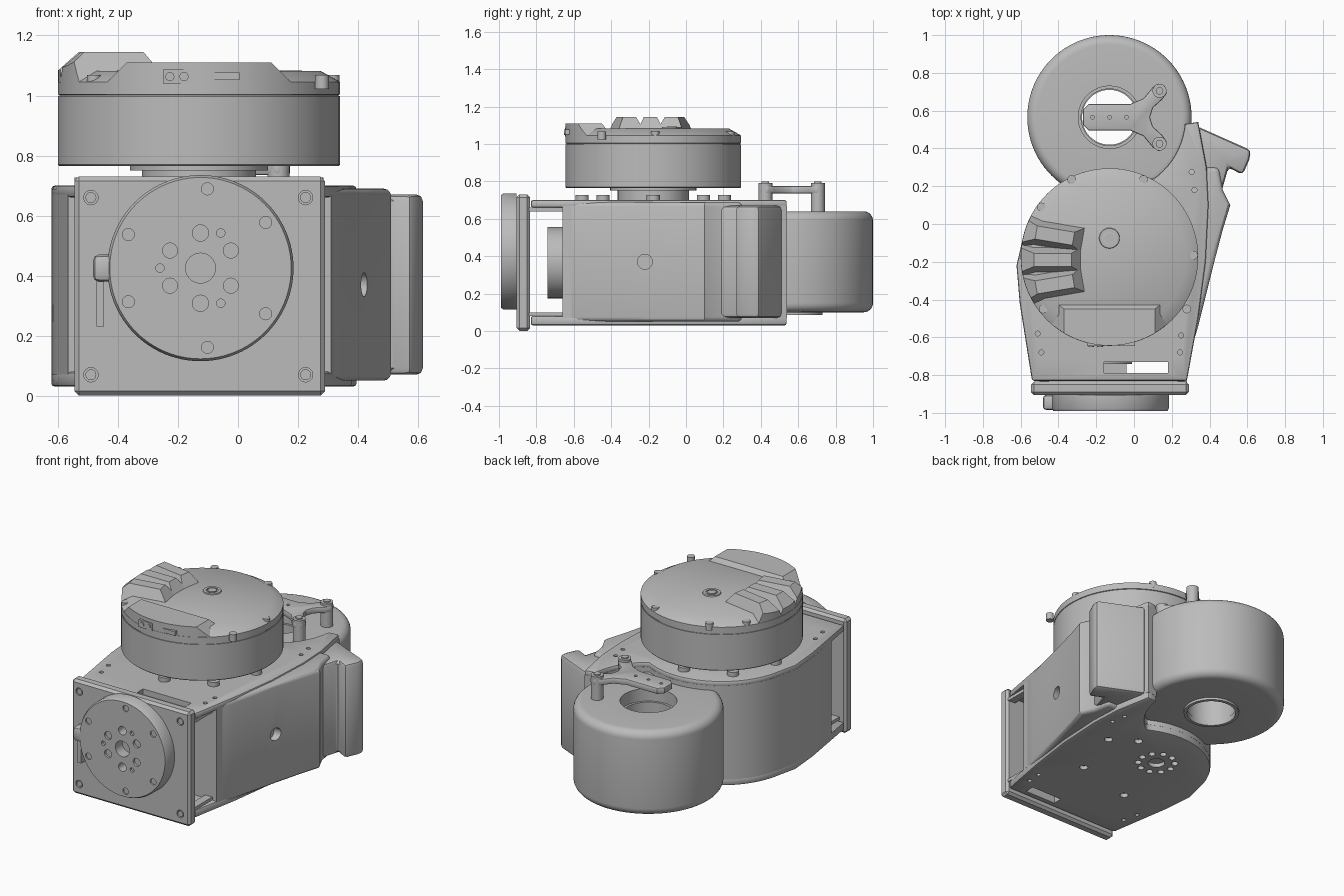
import bpy, bmesh
from math import sin, cos, radians, pi
from mathutils import Matrix, Vector

cube = bpy.data.objects.get("Cube")
if cube:
    bpy.data.objects.remove(cube, do_unlink=True)

grey = bpy.data.materials.new("machined grey")
grey.use_nodes = True
grey.diffuse_color = (0.5, 0.5, 0.5, 1)
grey.node_tree.nodes["Principled BSDF"].inputs["Base Color"].default_value = (0.5, 0.5, 0.5, 1)
parts = []


def finish(name, bm):
    bmesh.ops.recalc_face_normals(bm, faces=bm.faces)
    mesh = bpy.data.meshes.new(name)
    bm.to_mesh(mesh)
    bm.free()
    mesh.materials.append(grey)
    ob = bpy.data.objects.new(name, mesh)
    bpy.context.collection.objects.link(ob)
    parts.append(ob)
    return ob


def apply(ob, mod):
    bpy.context.view_layer.objects.active = ob
    bpy.ops.object.modifier_apply(modifier=mod.name)


def bevel(ob, width, segments=3):
    mod = ob.modifiers.new("Bevel", 'BEVEL')
    mod.width, mod.segments = width, segments
    mod.limit_method, mod.angle_limit = 'ANGLE', radians(50)
    apply(ob, mod)
    return ob


def boolean(ob, tool, op='DIFFERENCE'):
    mod = ob.modifiers.new("Boolean", 'BOOLEAN')
    mod.operation, mod.solver, mod.object = op, 'EXACT', tool
    apply(ob, mod)
    parts.remove(tool)
    bpy.data.objects.remove(tool, do_unlink=True)


def prism(name, pts, z0, z1):
    bm = bmesh.new()
    face = bm.faces.new([bm.verts.new((x, y, z0)) for x, y in pts])
    ext = bmesh.ops.extrude_face_region(bm, geom=[face])["geom"]
    bmesh.ops.translate(bm, vec=(0, 0, z1 - z0),
                        verts=[v for v in ext if isinstance(v, bmesh.types.BMVert)])
    return finish(name, bm)


def box(name, x, y, z):
    return prism(name, [(x[0], y[0]), (x[1], y[0]), (x[1], y[1]), (x[0], y[1])], *z)


def cylinders(name, items, axis='Z', segs=24):
    """Each item is a centre, a radius and a length."""
    turn = {'Z': Matrix(), 'Y': Matrix.Rotation(pi / 2, 4, 'X'),
            'X': Matrix.Rotation(pi / 2, 4, 'Y')}[axis]
    bm = bmesh.new()
    for centre, r, length in items:
        bmesh.ops.create_cone(bm, cap_ends=True, segments=segs, radius1=r, radius2=r,
                              depth=length, matrix=Matrix.Translation(centre) @ turn)
    return finish(name, bm)


def lathe(name, profile, centre, closed=False, along_y=False, segs=96):
    """Revolve radius/height pairs about a vertical or a front-back axis."""
    bm = bmesh.new()
    vs = [bm.verts.new((r, 0, h)) for r, h in profile]
    es = [bm.edges.new(p) for p in zip(vs, vs[1:])]
    if closed:
        es.append(bm.edges.new((vs[-1], vs[0])))
    bmesh.ops.spin(bm, geom=vs + es, cent=(0, 0, 0), axis=(0, 0, 1),
                   angle=2 * pi, steps=segs, use_duplicate=False)
    bmesh.ops.remove_doubles(bm, verts=bm.verts, dist=1e-5)
    if along_y:
        bm.transform(Matrix.Rotation(pi / 2, 4, 'X'))
    bm.transform(Matrix.Translation(centre))
    return finish(name, bm)


def arc(c, r, a0, a1, n=24):
    angles = [radians(a0 + (a1 - a0) * i / n) for i in range(n + 1)]
    return [(c[0] + r * cos(a), c[1] + r * sin(a)) for a in angles]


MOTOR, DRUM, FLANGE = (-0.13, -0.175), (-0.13, 0.565), (-0.125, 0.425)


def body_outline(y0, left, right):
    return ([(left, y0), (right, y0), (0.34, -0.5), (0.38, -0.2), (0.395, 0.1), (0.385, 0.3),
             (0.34, 0.54)] + arc(DRUM, 0.40, -5, -54) + arc(MOTOR, 0.47, 62, 170)
            + [(-0.622, -0.22), (-0.605, -0.42)])


# Body: two plates around a closed core
outline = body_outline(-0.83, -0.54, 0.28)
hole_spots = [(0.305, 0.275), (0.32, 0.18), (0.25, -0.59), (0.245, -0.68), (-0.51, -0.58), (-0.49, -0.68)]
for name, z0, z1, slot in (("bottom_plate", 0.03, 0.08, -0.04), ("top_plate", 0.66, 0.70, -0.16)):
    plate = bevel(prism(name, outline, z0, z1), 0.012, 2)
    boolean(plate, box("slot_cutter", (slot, 0.18), (-0.79, -0.73), (z0 - 0.1, z1 + 0.1)))
    outer = z0 if z0 < 0.3 else z1
    boolean(plate, cylinders("hole_cutter", [((x, y, outer), 0.013, 0.04) for x, y in hole_spots]))
    if z0 < 0.3:
        ring = [(-0.2 + 0.11 * cos(i * pi / 5), -0.03 + 0.11 * sin(i * pi / 5)) for i in range(10)]
        boolean(plate, cylinders("hub_cutter", [((x, y, z0), 0.02, 0.05) for x, y in ring]
                                 + [((-0.2, -0.03, z0), 0.05, 0.05)]))
        spots = [(0.1, -0.35), (-0.3, -0.45), (0.2, 0.0), (0.05, 0.1)]
        boolean(plate, cylinders("vent_cutter", [((x, y, z0), 0.025, 0.05) for x, y in spots]))
prism("body_core", body_outline(-0.66, -0.566, 0.31), 0.07, 0.67)

# Side cover with its round port, and the angled side handle
cover = prism("side_cover", [(0.2, -0.66), (0.305, -0.66), (0.34, -0.54), (0.38, -0.38), (0.425, -0.2),
                             (0.47, -0.03), (0.51, 0.10), (0.47, 0.18), (0.45, 0.30), (0.2, 0.3)], 0.05, 0.69)
bevel(cover, 0.025)
boolean(cover, cylinders("port_cutter", [((0.42, -0.22, 0.37), 0.04, 0.16)], 'X'))
handle = prism("side_handle", [(0.3, 0.1), (0.46, 0.16), (0.5, 0.3), (0.575, 0.26), (0.61, 0.34),
                               (0.62, 0.39), (0.35, 0.51), (0.3, 0.5)], 0.07, 0.67)
bevel(handle, 0.022, 2)

# Front mount: plate, corner screws, brackets and inner motor
mount = bevel(box("front_plate", (-0.545, 0.29), (-0.905, -0.835), (0, 0.73)), 0.015, 1)
corners = [(x, z) for x in (-0.49, 0.225) for z in (0.07, 0.66)]
boolean(mount, cylinders("corner_cutter", [((x, -0.905, z), 0.024, 0.03) for x, z in corners], 'Y'))
cylinders("corner_screws", [((x, -0.895, z), 0.018, 0.015) for x, z in corners], 'Y')
for side, x in (("right", -0.5), ("left", 0.23)):
    for level, z in (("lower", 0.08), ("upper", 0.64)):
        box(f"{side}_{level}_bracket", (x, x + 0.05), (-0.84, -0.66), (z, z + 0.02))
cylinders("inner_motor", [((-0.2, -0.7, 0.365), 0.19, 0.08)], 'Y', 64)

# Front flange with bolt circles and a cable stub
flange = lathe("front_flange", [(0, 0), (0.31, 0), (0.31, 0.07), (0.302, 0.085), (0, 0.085)],
               (FLANGE[0], -0.905, FLANGE[1]), along_y=True)


def ring_holes(r, angles, size, depth):
    return [((FLANGE[0] + r * cos(radians(a)), -0.99, FLANGE[1] + r * sin(radians(a))), size, depth)
            for a in angles]


boolean(flange, cylinders("bolt_cutter", ring_holes(0.265, (85, 35, -35, -85, 155, 205), 0.02, 0.02)
                          + ring_holes(0.117, (30, 150, 210, 330), 0.025, 0.03)
                          + ring_holes(0.135, (60, 180, 300), 0.014, 0.03)
                          + ring_holes(0.117, (90, 270), 0.027, 0.13) + ring_holes(0, (0,), 0.05, 0.14), 'Y'))
bevel(box("cable_gland", (-0.483, -0.4), (-0.985, -0.905), (0.38, 0.47)), 0.02, 2)
box("cable_stub", (-0.472, -0.446), (-0.95, -0.905), (0.23, 0.39))

# Rear drum with rounded rims and a bored centre
r, f = 0.435, 0.05
rims = arc((r - f, 0.1 + f), f, -90, 0, 6) + arc((r - f, 0.64 - f), f, 0, 90, 6)
lathe("rear_drum", [(0.15, 0.1)] + rims + [(0.165, 0.64), (0.165, 0.56), (0.15, 0.56)],
      (*DRUM, 0), closed=True)
lathe("drum_lower_rim", [(0.145, 0.085), (0.165, 0.085), (0.165, 0.12), (0.145, 0.12)],
      (*DRUM, 0), closed=True)

# Forked arm above the drum
half = [(-0.27, 0.04), (-0.24, 0.07), (-0.02, 0.07), (0.05, 0.10), (0.10, 0.16), (0.13, 0.18),
        (0.165, 0.165), (0.175, 0.13), (0.15, 0.095), (0.10, 0.05), (0.085, 0.0)]
fork = [(x, DRUM[1] + y) for x, y in half] + [(x, DRUM[1] - y) for x, y in reversed(half[:-1])]
arm = bevel(prism("forked_arm", fork, 0.735, 0.775), 0.008, 2)
boolean(arm, cylinders("arm_cutter", [((x, DRUM[1], 0.775), 0.01, 0.03) for x in (-0.22, -0.13, -0.04)]))
feet = [(0.135, DRUM[1] + s * 0.14) for s in (-1, 1)]
cylinders("arm_legs", [((x, y, 0.71), 0.037, 0.16) for x, y in feet])
cylinders("arm_screws", [((x, y, 0.79), 0.02, 0.016) for x, y in feet])

# Upper motor: neck, can and chamfered cap
lathe("motor_neck", [(0, 0.69), (0.19, 0.69), (0.19, 0.75), (0.23, 0.75), (0.23, 0.775), (0, 0.775)], (*MOTOR, 0))
lathe("motor_can", [(0, 0.765), (0.465, 0.765), (0.47, 0.77), (0.47, 0.998), (0, 0.998)], (*MOTOR, 0))
lathe("motor_cap", [(0, 0.99), (0.465, 0.99), (0.465, 1.002), (0.47, 1.004), (0.47, 1.045), (0.405, 1.082),
                    (0, 1.085)], (*MOTOR, 0))
base_spots = [(MOTOR[0] + 0.38 * cos(i * pi / 4), MOTOR[1] + 0.38 * sin(i * pi / 4)) for i in range(8)]
cylinders("neck_screws", [((x, y, 0.71), 0.035, 0.035) for x, y in base_spots])
cap_spots = [(0.05, 0.235), (-0.33, 0.235), (-0.49, 0.09), (0.315, -0.165), (-0.48, -0.45), (0.28, -0.45)]
cylinders("cap_screws", [((x, y, 1.045), 0.023, 0.045) for x, y in cap_spots])
lathe("centre_boss", [(0.035, 1.08), (0.035, 1.09), (0.052, 1.09), (0.056, 1.08)], (-0.13, -0.075, 0), closed=True)
cylinders("centre_button", [((-0.13, -0.075, 1.085), 0.026, 0.014)])


def block(name, bottom, top, matrix=Matrix()):
    """Tapered block between two rectangles, trimmed to the motor's round edge."""
    bm = bmesh.new()
    for x0, x1, y0, y1, z in (bottom, top):
        for x, y in ((x0, y0), (x1, y0), (x1, y1), (x0, y1)):
            bm.verts.new((x, y, z))
    bmesh.ops.convex_hull(bm, input=bm.verts)
    bm.transform(matrix)
    ob = finish(name, bm)
    boolean(ob, cylinders("trim", [((*MOTOR, 1.1), 0.469, 0.4)], segs=96), 'INTERSECT')


# Connector housing with its two sockets
block("connector_housing", (-0.46, 0.20, -0.7, -0.38, 1.02), (-0.37, 0.11, -0.7, -0.45, 1.11))
box("power_socket", (-0.25, -0.155), (-0.646, -0.62), (1.04, 1.087))
cylinders("power_pins", [((x, -0.645, 1.063), 0.015, 0.014) for x in (-0.227, -0.18)], 'Y')
box("data_socket", (-0.08, 0.005), (-0.646, -0.62), (1.051, 1.077))

# Fan of cooling ribs
pivot = Vector((0.35, -0.19, 0))
for i in (-1, 0, 1):
    turn = Matrix.Translation(pivot) @ Matrix.Rotation(radians(9.5 * i), 4, 'Z') @ Matrix.Translation(-pivot)
    block(f"cooling_rib_{i + 2}", (-0.66, -0.24, -0.28, -0.10, 1.03), (-0.53, -0.33, -0.225, -0.155, 1.145), turn)

# Shading
bpy.ops.object.select_all(action='DESELECT')
for ob in parts:
    ob.select_set(True)
bpy.context.view_layer.objects.active = parts[0]
bpy.ops.object.shade_smooth_by_angle(angle=radians(30))
